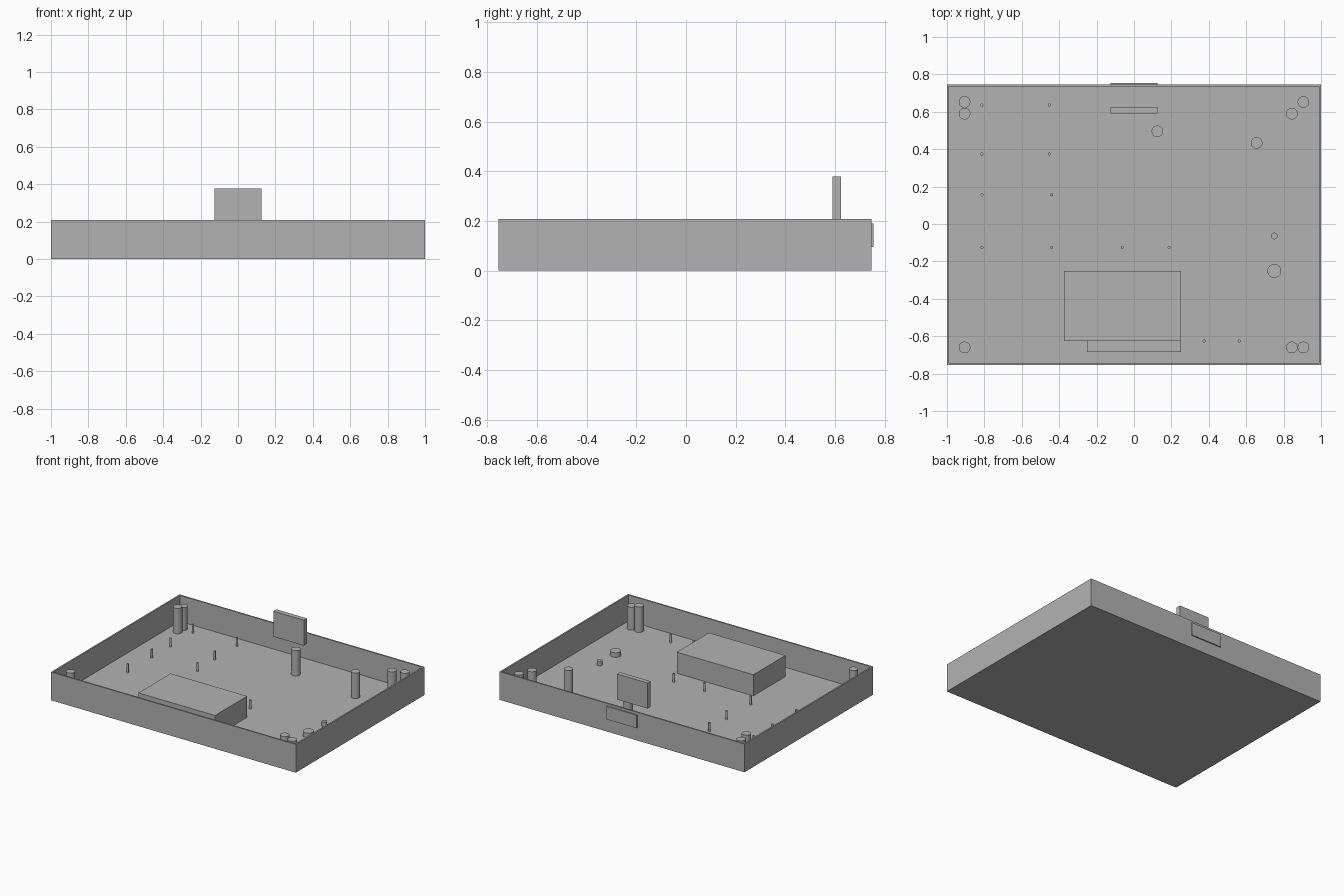
import bpy
import bmesh
from mathutils import Matrix, Vector

if "Cube" in bpy.data.objects:
    bpy.data.objects.remove(bpy.data.objects["Cube"], do_unlink=True)

grey = bpy.data.materials.new("plain grey")
grey.use_nodes = True
grey.diffuse_color = (0.45, 0.45, 0.45, 1)
grey.node_tree.nodes["Principled BSDF"].inputs["Base Color"].default_value = grey.diffuse_color

FLOOR = 0.016
RIM = 0.208
WALL = 0.016
SHIFT = -0.004  # the back plate sticks out, so the tray sits slightly forward


def finish(name, bm):
    mesh = bpy.data.meshes.new(name)
    bm.to_mesh(mesh)
    bm.free()
    mesh.materials.append(grey)
    obj = bpy.data.objects.new(name, mesh)
    bpy.context.collection.objects.link(obj)
    return obj


def box_mesh(low, high):
    bm = bmesh.new()
    low, high = Vector(low), Vector(high)
    place = Matrix.Translation((low + high) / 2) @ Matrix.Diagonal((*(high - low), 1))
    bmesh.ops.create_cube(bm, size=1, matrix=place)
    return bm


def box(name, low, high):
    return finish(name, box_mesh(low, high))


def post(name, x, y, radius, top, sides=32):
    bm = bmesh.new()
    place = Matrix.Translation((x, y + SHIFT, (FLOOR + top) / 2))
    bmesh.ops.create_cone(bm, cap_ends=True, segments=sides, radius1=radius,
                          radius2=radius, depth=top - FLOOR, matrix=place)
    obj = finish(name, bm)
    bpy.ops.object.select_all(action="DESELECT")
    obj.select_set(True)
    bpy.context.view_layer.objects.active = obj
    bpy.ops.object.shade_smooth_by_angle()


# Open tray: inset the top face, then push it down to the floor
bm = box_mesh((-1, -0.75 + SHIFT, 0), (1, 0.75 + SHIFT, RIM))
top_face = max(bm.faces, key=lambda f: f.calc_center_median().z)
bmesh.ops.inset_region(bm, faces=[top_face], thickness=WALL)
inner = bmesh.ops.extrude_discrete_faces(bm, faces=[top_face])["faces"]
bmesh.ops.translate(bm, verts=inner[0].verts, vec=(0, 0, FLOOR - RIM))
finish("tray", bm)

# Large block with its low front step
box("battery_block", (-0.375, -0.625, FLOOR), (0.25, -0.25, 0.172))
box("block_front_step", (-0.25, -0.685, FLOOR), (0.25, -0.625, 0.1))

# Raised panel above the rim and thin plate on the back wall
box("raised_panel", (-0.125, 0.59, 0.19), (0.125, 0.625, 0.378))
box("back_plate", (-0.125, 0.744, 0.094), (0.125, 0.754, 0.19))

# Tall screw posts
for x, y in [(-0.906, 0.594), (0.844, 0.594), (0.844, -0.656),
             (-0.906, -0.656), (0.125, 0.5), (0.656, 0.438)]:
    post("tall_post", x, y, 0.031, 0.203)

# Slightly shorter corner posts
for x, y in [(-0.906, 0.656), (0.906, 0.656), (0.906, -0.656)]:
    post("corner_post", x, y, 0.031, 0.185)

# Thin locating pins: a grid of pairs on one side, loose pins on the other
for y, x in [(0.64, -0.453), (0.378, -0.453), (0.16, -0.44), (-0.122, -0.44)]:
    post("pin", -0.813, y, 0.008, 0.08, 16)
    post("pin", x, y, 0.008, 0.08, 16)
for x, y in [(-0.063, -0.122), (0.188, -0.122), (0.375, -0.622), (0.563, -0.622)]:
    post("pin", x, y, 0.008, 0.08, 16)

# Low round stubs
post("wide_stub", 0.75, -0.247, 0.037, 0.05)
post("narrow_stub", 0.75, -0.06, 0.018, 0.05, 24)
